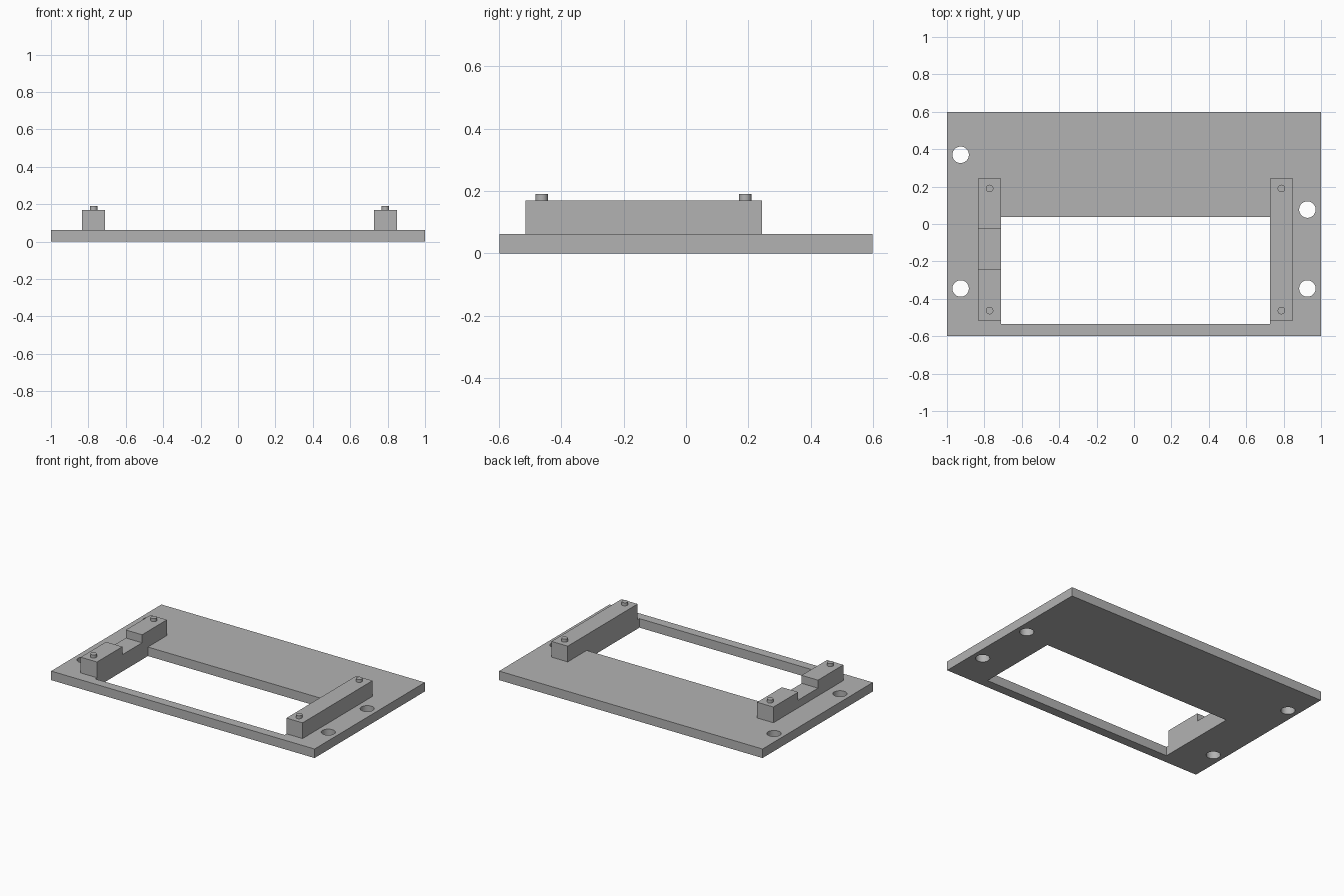
import bpy
import math

cube = bpy.data.objects.get("Cube")
if cube:
    bpy.data.objects.remove(cube, do_unlink=True)

# One grey for everything
GREY = (0.45, 0.45, 0.45, 1)
grey = bpy.data.materials.new("plain grey")
grey.use_nodes = True
grey.diffuse_color = GREY
grey.node_tree.nodes["Principled BSDF"].inputs["Base Color"].default_value = GREY


def rect(x0, x1, y0, y1):
    return [(x0, y0), (x1, y0), (x1, y1), (x0, y1)]


def circle(x, y, r, n=48):
    return [(x + r * math.cos(math.tau * i / n), y + r * math.sin(math.tau * i / n))
            for i in range(n)]


def extrude(name, outlines, z0, z1):
    """Solid from a filled outline; further outlines become through holes."""
    curve = bpy.data.curves.new(name, 'CURVE')
    curve.dimensions = '2D'
    curve.fill_mode = 'BOTH'
    curve.extrude = (z1 - z0) / 2
    for points in outlines:
        spline = curve.splines.new('POLY')
        spline.points.add(len(points) - 1)
        for p, (x, y) in zip(spline.points, points):
            p.co = (x, y, 0, 1)
        spline.use_cyclic_u = True
    curve.materials.append(grey)
    obj = bpy.data.objects.new(name, curve)
    bpy.context.collection.objects.link(obj)
    obj.location.z = (z0 + z1) / 2
    bpy.ops.object.select_all(action='DESELECT')
    obj.select_set(True)
    bpy.context.view_layer.objects.active = obj
    bpy.ops.object.convert(target='MESH')
    bpy.ops.object.shade_smooth_by_angle(angle=math.radians(30))
    return obj


PLATE_TOP, NOTCH_Z, RAIL_TOP, PIN_TOP = 0.062, 0.115, 0.17, 0.191
BACK, FRONT = 0.243, -0.515

# Base plate with window and four mounting holes
holes = [(-0.927, 0.37), (-0.927, -0.345), (0.927, 0.077), (0.927, -0.345)]
extrude("base_plate",
        [rect(-1, 1, -0.598, 0.598), rect(-0.71, 0.728, -0.535, 0.037)]
        + [circle(x, y, 0.044) for x, y in holes], 0, PLATE_TOP)

# Left rail is a plain bar
extrude("left_rail", [rect(0.728, 0.851, FRONT, BACK)], PLATE_TOP, RAIL_TOP)

# Right rail has a notch between two raised blocks
RX = (-0.834, -0.71)
extrude("right_rail_base", [rect(*RX, FRONT, BACK)], PLATE_TOP, NOTCH_Z)
extrude("right_rail_front_block", [rect(*RX, FRONT, -0.24)], NOTCH_Z, RAIL_TOP)
extrude("right_rail_back_block", [rect(*RX, -0.026, BACK)], NOTCH_Z, RAIL_TOP)

# Locating pins on the rails
for side, x in (("left", 0.788), ("right", -0.772)):
    for end, y in (("front", -0.463), ("back", 0.19)):
        extrude(f"{side}_{end}_pin", [circle(x, y, 0.02, 32)], RAIL_TOP, PIN_TOP)
